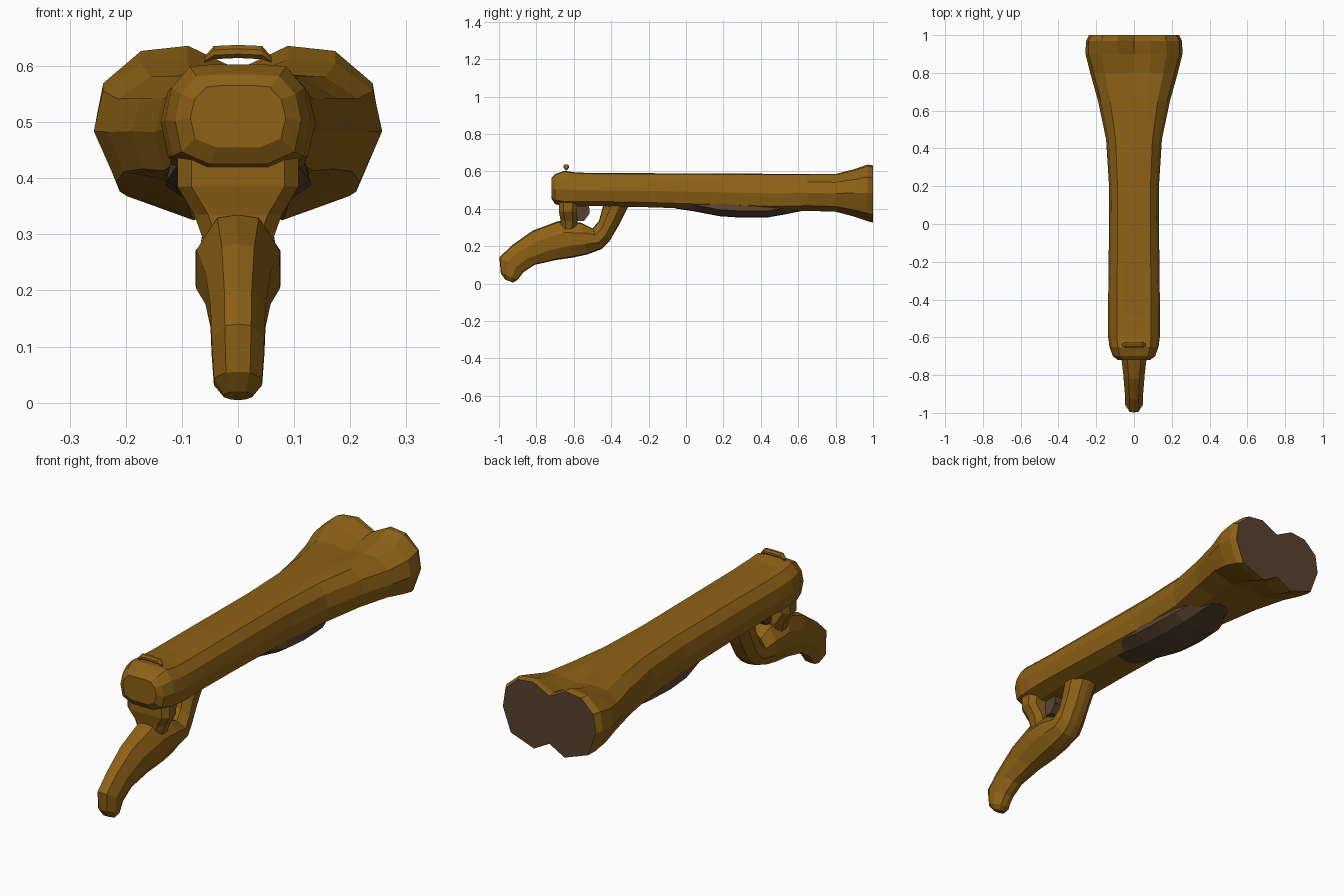
import bpy, bmesh

if "Cube" in bpy.data.objects:
    bpy.data.objects.remove(bpy.data.objects["Cube"])


def material(name, rgb):
    m = bpy.data.materials.new(name)
    m.diffuse_color = (*rgb, 1)
    m.use_nodes = True
    m.node_tree.nodes["Principled BSDF"].inputs["Base Color"].default_value = m.diffuse_color
    return m


BONE = material("bone_brown", (0.27, 0.122, 0.008))
DARK = material("dark_brown", (0.10, 0.055, 0.028))


def loft(name, rings, mats, dark_test=None):
    """Skin a list of equal-length closed rings and cap both ends."""
    bm = bmesh.new()
    loops = [[bm.verts.new(p) for p in r] for r in rings]
    n = len(loops[0])
    for a, b in zip(loops, loops[1:]):
        for i in range(n):
            j = (i + 1) % n
            bm.faces.new((a[i], a[j], b[j], b[i]))
    bm.faces.new(loops[0])
    bm.faces.new(loops[-1])
    bmesh.ops.recalc_face_normals(bm, faces=bm.faces)
    if dark_test:
        for f in bm.faces:
            f.material_index = int(dark_test(f.calc_center_median()))
    me = bpy.data.meshes.new(name)
    bm.to_mesh(me)
    bm.free()
    for m in mats:
        me.materials.append(m)
    ob = bpy.data.objects.new(name, me)
    bpy.context.collection.objects.link(ob)
    return ob


def mirrored(half):
    """Half outline (x, z) from top centre to bottom centre -> full loop."""
    return half + [(-x, z) for x, z in half[-2:0:-1]]


# Barrel: rounded section that blends into a two-lobed knuckle at the muzzle
TUBE = [(0, 1), (.36, 1), (.66, .98), (.91, .78), (1, .48), (.9, .14), (.45, 0), (0, 0)]
LOBE = [(0, .86), (.35, 1), (.68, .97), (.945, .78), (1, .5), (.83, .14), (.33, 0), (0, .14)]
STATIONS = [  # y, half width, bottom, top, lobe blend
    (-.72, .085, .455, .565, 0), (-.70, .112, .425, .585, 0),
    (-.65, .130, .412, .603, 0), (-.59, .138, .412, .594, 0),
    (-.48, .138, .415, .590, 0), (-.20, .134, .408, .590, 0),
    (.20, .132, .395, .588, 0), (.45, .148, .385, .587, 0),
    (.65, .190, .389, .586, .1), (.80, .232, .384, .586, .35),
    (.90, .257, .358, .612, .8), (.97, .254, .334, .636, 1),
    (1.0, .238, .325, .632, 1)]
rings = []
for y, w, lo, hi, t in STATIONS:
    half = [((a + (c - a) * t) * w, lo + (b + (d - b) * t) * (hi - lo))
            for (a, b), (c, d) in zip(TUBE, LOBE)]
    rings.append([(x, y, z) for x, z in mirrored(half)])
loft("barrel", rings, [BONE, DARK], lambda c: c.y > .995)

# Dark fore-end under the barrel
rings = []
for y, w, b in [(-.06, .08, .402), (.05, .11, .385), (.18, .128, .36), (.30, .13, .352),
                (.44, .125, .354), (.54, .10, .372), (.62, .07, .388)]:
    half = [(0, .46), (w * .9, .45), (w, b + .035), (w * .62, b + .003), (0, b)]
    rings.append([(x, y, z) for x, z in mirrored(half)])
loft("fore_end", rings, [DARK])

# Grip sweeping forward and up into the trigger guard:
# lower y, z, upper y, z, half width
SWEEP = [(-.925, .005, -.965, .02, .025), (-.90, .02, -.99, .055, .043),
         (-.87, .06, -.998, .14, .047), (-.81, .10, -.93, .205, .049),
         (-.70, .125, -.82, .283, .058), (-.60, .14, -.68, .335, .074),
         (-.53, .155, -.56, .325, .076), (-.45, .185, -.50, .295, .070),
         (-.41, .225, -.465, .335, .064), (-.36, .31, -.452, .385, .064),
         (-.31, .41, -.442, .42, .070), (-.31, .46, -.44, .46, .070)]
rings = []
for ay, az, by, bz, w in SWEEP:
    half = [(0, 1), (.5, .97), (1, .68), (1, .32), (.5, .03), (0, 0)]
    rings.append([(x * w, ay + (by - ay) * s, az + (bz - az) * s)
                  for x, s in mirrored(half)])
loft("grip_and_guard", rings, [BONE])

# Post joining grip to barrel: z, half width, back y, front y
rings = []
for z, w, y0, y1 in [(.27, .055, -.67, -.59), (.335, .078, -.67, -.58),
                     (.385, .108, -.68, -.585), (.46, .108, -.68, -.575)]:
    c = .025
    rings.append([(-w + c, y0, z), (w - c, y0, z), (w, y0 + c, z), (w, y1 - c, z),
                  (w - c, y1, z), (-w + c, y1, z), (-w, y1 - c, z), (-w, y0 + c, z)])
loft("grip_post", rings, [BONE])

# Trigger inside the guard opening
rings = [[(-.03, y0, z), (.03, y0, z), (.03, y1, z), (-.03, y1, z)]
         for y0, y1, z in [(-.60, -.52, .44), (-.60, -.515, .375), (-.585, -.545, .335)]]
loft("trigger", rings, [DARK])

# Rear sight: small eight-sided arched bar across the top
rings = []
for x, zc, r in [(-.06, .611, .006), (-.043, .624, .013), (0, .626, .013),
                 (.043, .624, .013), (.06, .611, .006)]:
    oct8 = [(1, .4), (.4, 1), (-.4, 1), (-1, .4), (-1, -.4), (-.4, -1), (.4, -1), (1, -.4)]
    rings.append([(x, -.64 + a * r * 1.1, zc + b * r * .9) for a, b in oct8])
loft("rear_sight", rings, [BONE])
